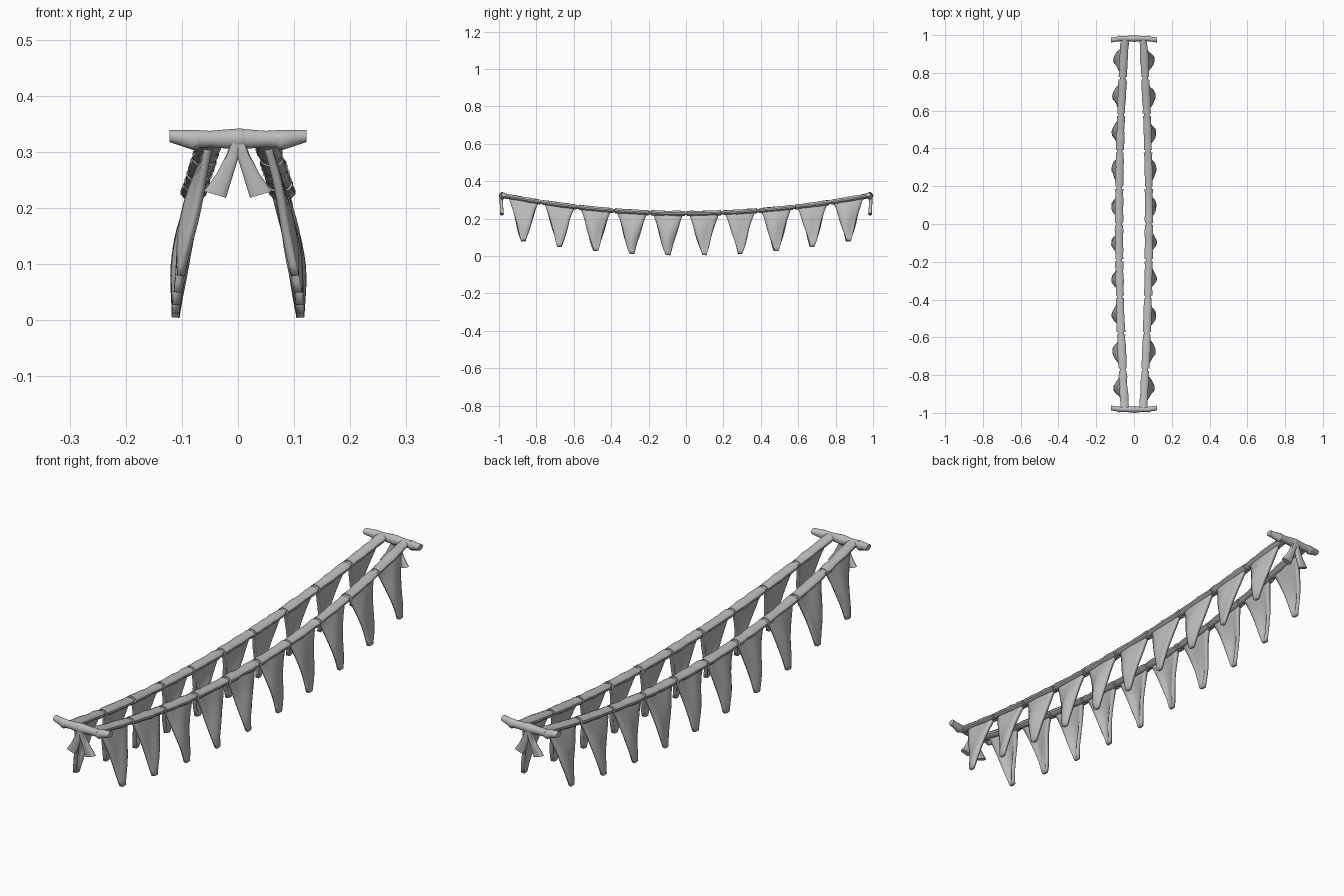
import bpy, bmesh, math, random
from mathutils import Vector

random.seed(4)
cube = bpy.data.objects.get("Cube")
if cube:
    bpy.data.objects.remove(cube, do_unlink=True)

cloth = bpy.data.materials.new("grey_cloth")
cloth.use_nodes = True
GREY = (0.5, 0.5, 0.5, 1)
cloth.diffuse_color = GREY
cloth.node_tree.nodes["Principled BSDF"].inputs["Base Color"].default_value = GREY


def finish(name, bm, angle=40):
    bmesh.ops.recalc_face_normals(bm, faces=bm.faces)
    mesh = bpy.data.meshes.new(name)
    bm.to_mesh(mesh)
    bm.free()
    mesh.materials.append(cloth)
    ob = bpy.data.objects.new(name, mesh)
    bpy.context.collection.objects.link(ob)
    bpy.ops.object.select_all(action='DESELECT')
    ob.select_set(True)
    bpy.context.view_layer.objects.active = ob
    bpy.ops.object.shade_smooth_by_angle(angle=math.radians(angle))
    return ob


def loft(name, sections, sides=12, power=1.0):
    """Skin oval sections, each given as centre and two half-axes."""
    bm = bmesh.new()
    rings = []
    for centre, a, b in sections:
        ring = []
        for i in range(sides):
            t = math.tau * (i + 0.5) / sides
            c, s = math.cos(t), math.sin(t)
            c, s = (math.copysign(abs(v) ** power, v) for v in (c, s))
            ring.append(bm.verts.new(Vector(centre) + Vector(a) * c + Vector(b) * s))
        rings.append(ring)
    for r, q in zip(rings, rings[1:]):
        for i in range(sides):
            j = (i + 1) % sides
            bm.faces.new((r[i], r[j], q[j], q[i]))
    bm.faces.new(rings[0])
    bm.faces.new(rings[-1])
    return finish(name, bm)


def cord(side, y):
    """Point on the sagging cord, bowed outward at the middle."""
    k = (y / 0.97) ** 2
    return Vector((side * (0.079 - 0.03 * k), y, 0.228 + 0.094 * k))


def tube(name, side, y0, y1, rx, rz, steps, wobble=0):
    sections = []
    for i in range(steps + 1):
        w = 1 + random.uniform(-wobble, wobble)
        y = y0 + (y1 - y0) * i / steps
        sections.append((cord(side, y), (rx * w, 0, 0), (0, 0, rz * w)))
    return loft(name, sections)


def flag(name, side, y):
    """Tapering pennant that leans outward, with soft folds."""
    rows, cols = 12, 8
    phase = random.uniform(0, math.tau)
    tip = Vector((side * (0.111 - 0.016 * y ** 4), y, 0.004 + 0.1 * y * y))
    bm = bmesh.new()
    grid = []
    for r in range(rows + 1):
        t = r / rows
        half = 0.01 + 0.064 * (1 - t) + 0.01 * (1 - t) ** 6
        line = []
        for c in range(cols + 1):
            u = 2 * c / cols - 1
            top = cord(side, y + u * half)
            p = top.lerp(tip, t)
            p.y = y + u * half + 0.003 * math.sin(7 * t + phase) * t
            fold = math.sin(2.6 * u + 3 * t + phase) * 0.005 * math.sin(math.pi * t)
            bulge = 0.012 * math.sin(math.pi * t) * (1 - u * u)
            p.x += side * (fold + bulge)
            line.append(bm.verts.new(p))
        grid.append(line)
    for a, b in zip(grid, grid[1:]):
        for c in range(cols):
            bm.faces.new((a[c], a[c + 1], b[c + 1], b[c]))
    ob = finish(name, bm)
    solid = ob.modifiers.new("thickness", 'SOLIDIFY')
    solid.thickness = 0.014
    solid.offset = 0


# Two strings: cord, rolled sleeves and pennants
PITCH = 0.193
for side, word in ((1, "left"), (-1, "right")):
    tube(f"{word}_cord", side, -0.975, 0.975, 0.015, 0.01, 40)
    for n in range(10):
        y = (n - 4.5) * PITCH
        lo, hi = y - 0.09, y + 0.09
        if n == 0:
            lo = -0.975
        if n == 9:
            hi = 0.975
        tube(f"{word}_sleeve_{n + 1}", side, lo, hi, 0.022, 0.014, 7, 0.1)
        flag(f"{word}_flag_{n + 1}", side, y)

# Tied end bars: bar, flared ends, knot and two hanging tails
for end, word in ((-1, "front"), (1, "back")):
    y = end * 0.982
    bar = [(x, 0.017 + 0.002 * math.cos(60 * x)) for x in (-0.075, -0.05, -0.02, 0, 0.025, 0.05, 0.075)]
    loft(f"{word}_bar", [((x, y, 0.323), (0, r * 0.9, 0), (0, 0, r)) for x, r in bar])
    loft(f"{word}_knot", [((x, y, 0.323), (0, r * 0.95, 0), (0, 0, r))
                          for x, r in ((-0.012, 0.015), (-0.004, 0.019), (0.008, 0.019), (0.016, 0.015))])
    for s, hand in ((1, "left"), (-1, "right")):
        loft(f"{word}_{hand}_bar_end", [
            ((s * 0.062, y, 0.322), (0, 0.011, 0), (0, 0, 0.012)),
            ((s * 0.078, y, 0.321), (0, 0.016, 0), (0, 0, 0.019)),
            ((s * 0.095, y - end * 0.004, 0.324), (0, 0.013, 0), (0, 0, 0.016)),
            ((s * 0.122, y - end * 0.008, 0.328), (0, 0.014, 0), (0, 0, 0.011))])
        loft(f"{word}_{hand}_tail", [
            ((s * 0.002, y + end * 0.006, 0.325), (0.008, 0, 0), (0, 0.009, 0)),
            ((s * 0.009, y + end * 0.006, 0.295), (0.011, 0, 0.002 * s), (0, 0.009, 0)),
            ((s * 0.024, y + end * 0.004, 0.258), (0.014, 0, 0.004 * s), (0, 0.009, 0)),
            ((s * 0.041, y + end * 0.002, 0.224), (0.02, 0, 0.006 * s), (0, 0.01, 0))],
             power=0.6)
